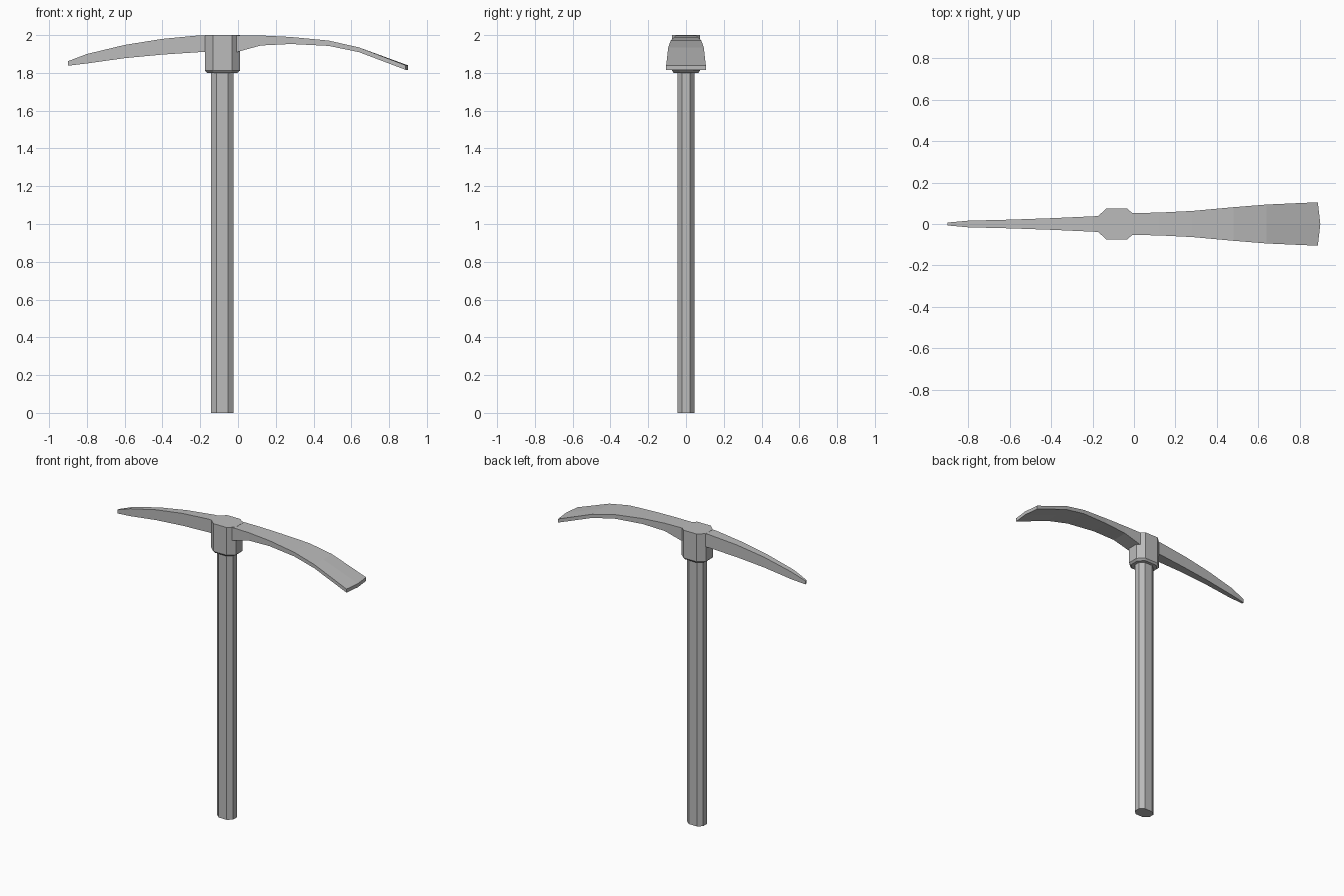
import bpy, bmesh

cube = bpy.data.objects.get("Cube")
if cube:
    bpy.data.objects.remove(cube, do_unlink=True)

grey = bpy.data.materials.new("plain_grey")
grey.use_nodes = True
COLOUR = (0.5, 0.5, 0.5, 1)
grey.diffuse_color = COLOUR
grey.node_tree.nodes["Principled BSDF"].inputs["Base Color"].default_value = COLOUR


def loft(name, rings):
    """Skin a list of equal-length rings of points and cap both ends."""
    bm = bmesh.new()
    loops = [[bm.verts.new(p) for p in ring] for ring in rings]
    n = len(loops[0])
    for a, b in zip(loops, loops[1:]):
        for i in range(n):
            j = (i + 1) % n
            bm.faces.new((a[i], a[j], b[j], b[i]))
    bm.faces.new(loops[0])
    bm.faces.new(loops[-1])
    bmesh.ops.recalc_face_normals(bm, faces=bm.faces)
    mesh = bpy.data.meshes.new(name)
    bm.to_mesh(mesh)
    bm.free()
    mesh.materials.append(grey)
    obj = bpy.data.objects.new(name, mesh)
    bpy.context.collection.objects.link(obj)
    return obj


def octagon(cx, rx, ry, fx, fy, z):
    """Eight-sided outline; fx and fy are the half lengths of its flats."""
    quarter = [(rx, fy), (fx, ry)]
    half = quarter + [(-x, y) for x, y in reversed(quarter)]
    return [(cx + x, y, z) for x, y in half + [(-x, -y) for x, y in half]]


def blade(name, stations):
    """Box-section blade from (x, bottom, top, half width, end bulge) stations."""
    rings = []
    for x, low, high, w, bulge in stations:
        rings.append([(x, -w, low), (x + bulge, 0, low), (x, w, low),
                      (x, w, high), (x + bulge, 0, high), (x, -w, high)])
    return loft(name, rings)


# Oval eight-sided handle
loft("handle", [octagon(-0.083, 0.06, 0.045, 0.03, 0.02, z) for z in (0, 1.82)])

# Socket collar, chamfered at the lower rim
loft("socket", [octagon(-0.083, 0.08, 0.065, 0.045, 0.03, 1.8),
                octagon(-0.083, 0.093, 0.075, 0.05, 0.036, 1.812),
                octagon(-0.083, 0.093, 0.075, 0.05, 0.036, 2.0)])

# Narrow pointed pick on the right
blade("pick_point", [
    (-0.9, 1.838, 1.862, 0.007, 0), (-0.8, 1.85, 1.9, 0.016, 0),
    (-0.6, 1.878, 1.948, 0.021, 0), (-0.4, 1.897, 1.98, 0.028, 0),
    (-0.2, 1.91, 1.999, 0.037, 0), (-0.1, 1.912, 1.999, 0.042, 0)])

# Broad flared adze on the left
blade("adze_blade", [
    (-0.06, 1.9, 1.999, 0.055, 0), (0, 1.912, 1.999, 0.053, 0),
    (0.12, 1.945, 1.998, 0.055, 0), (0.28, 1.953, 1.99, 0.063, 0),
    (0.48, 1.943, 1.971, 0.081, 0), (0.64, 1.91, 1.935, 0.094, 0),
    (0.888, 1.816, 1.84, 0.105, 0.012)])
